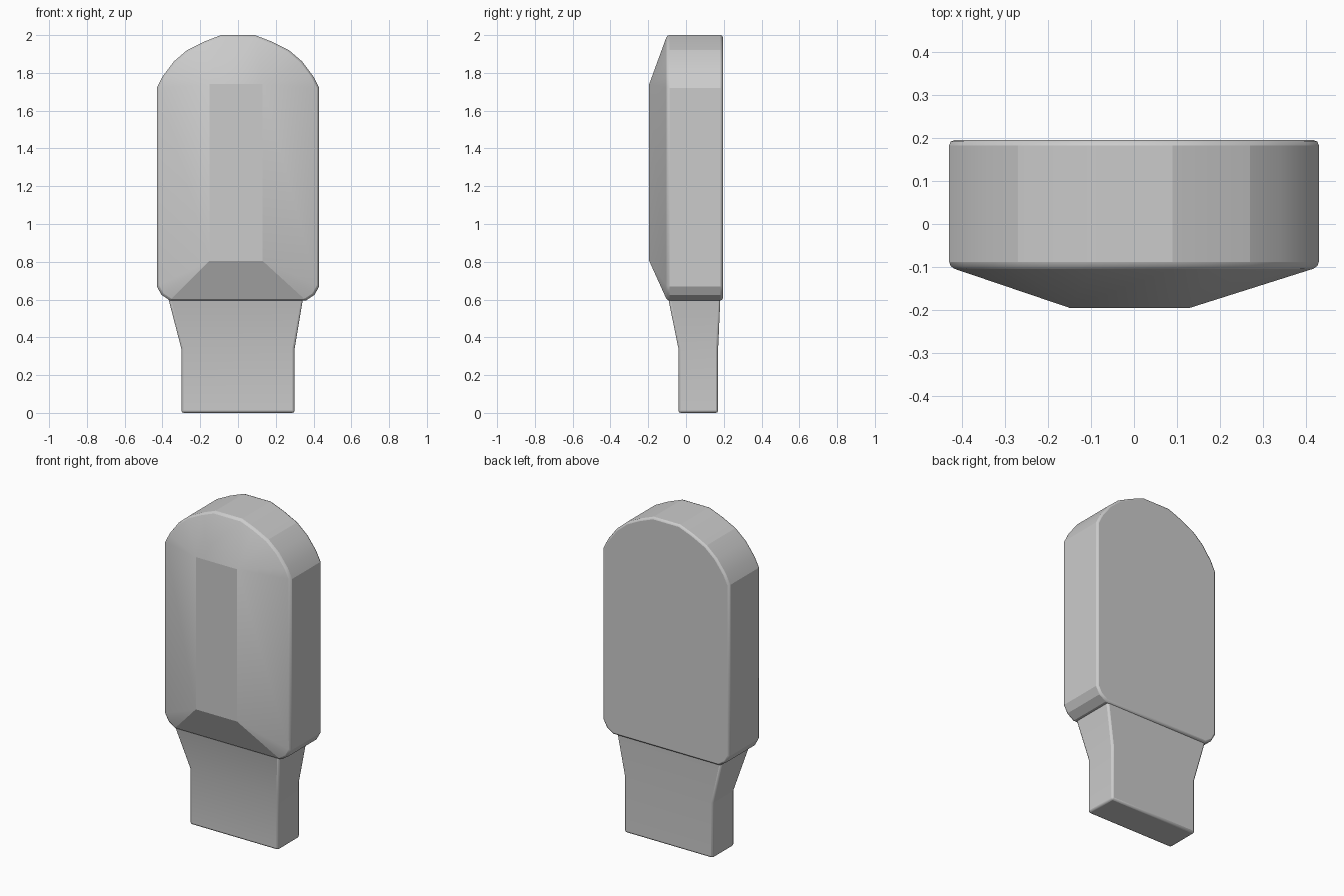
import bpy, bmesh, math

cube = bpy.data.objects.get("Cube")
if cube:
    bpy.data.objects.remove(cube, do_unlink=True)

grey = bpy.data.materials.new("plain grey")
grey.use_nodes = True
grey.diffuse_color = (0.6, 0.6, 0.6, 1)
grey.node_tree.nodes["Principled BSDF"].inputs["Base Color"].default_value = (0.6, 0.6, 0.6, 1)


def finish(name, bm, bevel):
    """Turn a bmesh into a grey object with softly bevelled hard edges."""
    bmesh.ops.recalc_face_normals(bm, faces=bm.faces)
    mesh = bpy.data.meshes.new(name)
    bm.to_mesh(mesh)
    bm.free()
    mesh.materials.append(grey)
    obj = bpy.data.objects.new(name, mesh)
    bpy.context.collection.objects.link(obj)
    bpy.ops.object.select_all(action='DESELECT')
    obj.select_set(True)
    bpy.context.view_layer.objects.active = obj
    bpy.ops.object.shade_smooth_by_angle(angle=math.radians(13))
    mod = obj.modifiers.new("soft edges", 'BEVEL')
    mod.width = bevel
    mod.segments = 2
    mod.limit_method = 'ANGLE'
    mod.angle_limit = math.radians(50)
    return obj


# Body: arched outline, extruded, with a raised front panel
half = [(0.36, 0.595), (0.405, 0.625), (0.43, 0.67), (0.43, 1.72), (0.40, 1.78),
        (0.34, 1.86), (0.27, 1.92), (0.18, 1.965), (0.09, 2.0)]
outline = half + [(-x, z) for x, z in reversed(half)]
bm = bmesh.new()
back = [bm.verts.new((x, 0.195, z)) for x, z in outline]
rim = [bm.verts.new((x, -0.10, z)) for x, z in outline]
panel = {(right, top): bm.verts.new((0.13 if right else -0.15, -0.195, 1.74 if top else 0.805))
         for right in (False, True) for top in (False, True)}
bm.faces.new(back)
bm.faces.new([panel[k] for k in ((0, 0), (1, 0), (1, 1), (0, 1))])


def corner(v):
    return panel[(v.co.x > 0, v.co.z > 1.2)]


for i, a in enumerate(rim):
    j = (i + 1) % len(rim)
    b = rim[j]
    bm.faces.new((a, b, back[j], back[i]))
    slope = [a, b, corner(b)]
    if corner(a) is not corner(b):
        slope.append(corner(a))
    bm.faces.new(slope)
finish("body", bm, 0.012)

# Neck: straight tang that flares into the body
sections = [(0.0, -0.30, 0.30, -0.04, 0.17),
            (0.34, -0.30, 0.30, -0.04, 0.17),
            (0.61, -0.37, 0.345, -0.095, 0.182)]
bm = bmesh.new()
rings = [[bm.verts.new((x, y, z)) for x, y in ((l, f), (r, f), (r, b), (l, b))]
         for z, l, r, f, b in sections]
for low, high in zip(rings, rings[1:]):
    for i in range(4):
        j = (i + 1) % 4
        bm.faces.new((low[i], low[j], high[j], high[i]))
bm.faces.new(rings[0])
bm.faces.new(rings[-1])
finish("neck", bm, 0.012)
